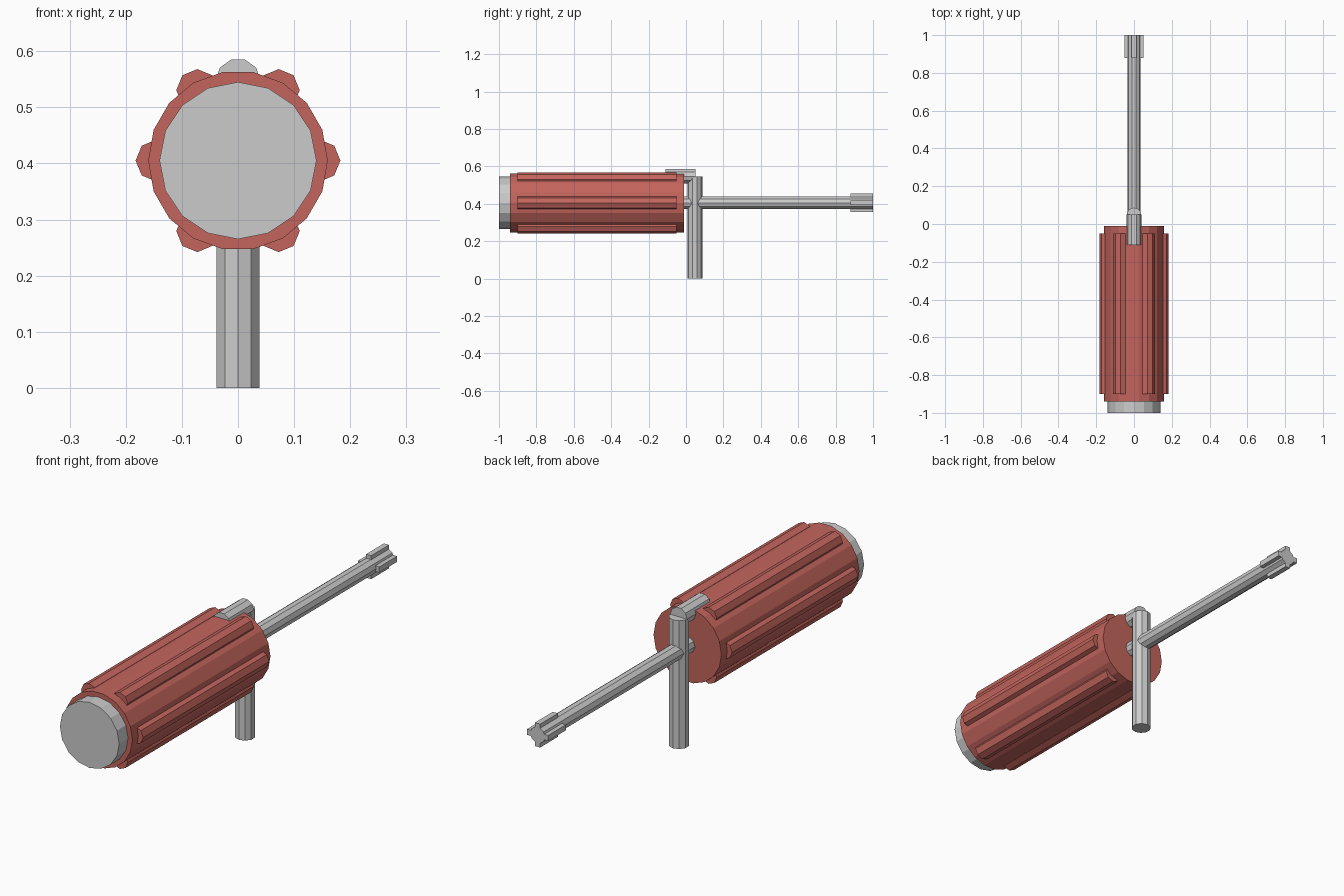
import bpy, bmesh
from math import cos, sin, radians

if "Cube" in bpy.data.objects:
    bpy.data.objects.remove(bpy.data.objects["Cube"])

AXIS_Z = 0.405  # height of the handle and shaft axis


def add_object(name, bm, mat=None):
    bmesh.ops.recalc_face_normals(bm, faces=bm.faces)
    mesh = bpy.data.meshes.new(name)
    bm.to_mesh(mesh)
    bm.free()
    ob = bpy.data.objects.new(name, mesh)
    bpy.context.collection.objects.link(ob)
    if mat:
        mesh.materials.append(mat)
    return ob


def prism(name, sides, radius, centre, start, end, axis="Y", phase=0, mat=None):
    """Flat-sided rod; centre is (x, z) for axis Y and (x, y) for axis Z."""
    bm = bmesh.new()
    rings = []
    for t in (start, end):
        ring = []
        for i in range(sides):
            a = radians(phase + 360 * i / sides)
            u, v = centre[0] + radius * cos(a), centre[1] + radius * sin(a)
            ring.append(bm.verts.new((u, t, v) if axis == "Y" else (u, v, t)))
        bm.faces.new(ring)
        rings.append(ring)
    for i in range(sides):
        j = (i + 1) % sides
        bm.faces.new((rings[0][i], rings[0][j], rings[1][j], rings[1][i]))
    return add_object(name, bm, mat)


def box(name, size, centre):
    bm = bmesh.new()
    bmesh.ops.create_cube(bm, size=1)
    bmesh.ops.scale(bm, vec=size, verts=bm.verts)
    bmesh.ops.translate(bm, vec=centre, verts=bm.verts)
    return add_object(name, bm)


red = bpy.data.materials.new("red_grip")
red.diffuse_color = (0.55, 0.13, 0.11, 1)
red.use_nodes = True
red.node_tree.nodes["Principled BSDF"].inputs["Base Color"].default_value = red.diffuse_color

# Handle with end cap
prism("handle", 18, 0.16, (0, AXIS_Z), -0.94, -0.01, mat=red)
prism("handle_end_cap", 16, 0.14, (0, AXIS_Z), -1.0, -0.93)

# Six grip ribs around the handle
for k in range(6):
    a = radians(60 * k)
    centre = (0.145 * cos(a), AXIS_Z + 0.145 * sin(a))
    prism(f"grip_rib_{k + 1}", 8, 0.0375, centre, -0.90, -0.05, mat=red)

# Shaft and cross-shaped tip
prism("shaft", 10, 0.035, (0, AXIS_Z), -0.05, 1.0)
box("tip_blade_upright", (0.024, 0.12, 0.10), (0, 0.94, AXIS_Z))
box("tip_blade_flat", (0.10, 0.12, 0.024), (0, 0.94, AXIS_Z))

# Bent lever: upright post and short arm over the handle
prism("lever_post", 10, 0.04, (0, 0.047), 0.0, 0.547, axis="Z", phase=90)
prism("lever_arm", 10, 0.04, (0, 0.547), -0.11, 0.05)
